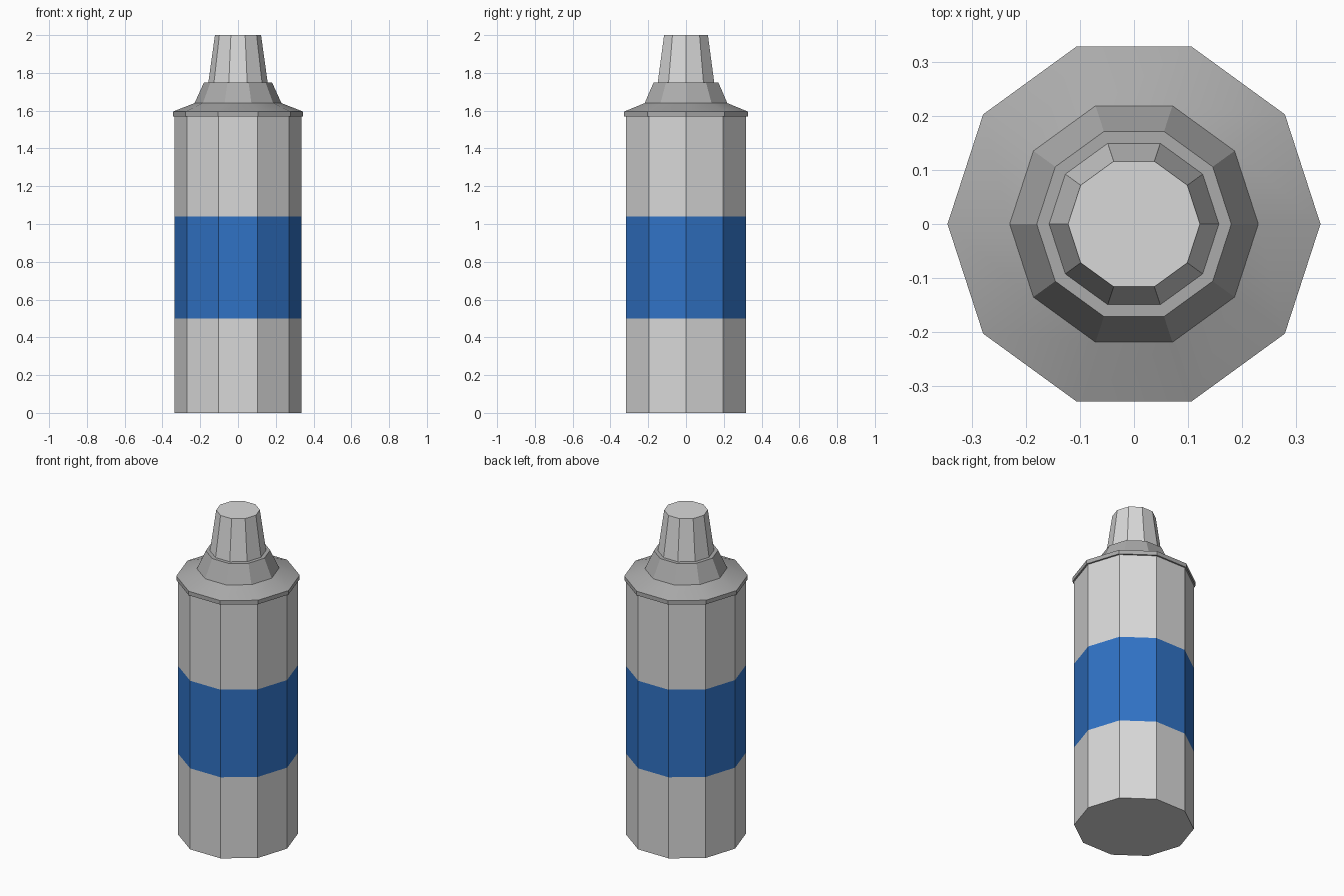
import bpy, bmesh
from math import cos, sin, tau, radians

cube = bpy.data.objects.get("Cube")
if cube:
    bpy.data.objects.remove(cube, do_unlink=True)

SIDES = 10


def material(name, rgb):
    m = bpy.data.materials.new(name)
    m.use_nodes = True
    m.diffuse_color = (*rgb, 1)
    m.node_tree.nodes["Principled BSDF"].inputs["Base Color"].default_value = (*rgb, 1)
    return m


light = material("light grey", (0.69, 0.69, 0.69))
dark = material("mid grey", (0.41, 0.41, 0.41))
blue = material("label blue", (0.03, 0.17, 0.56))


def turned(name, profile, mats, pick=lambda z: 0):
    """Ten-sided solid from (radius, height) pairs, capped at both ends."""
    bm = bmesh.new()
    rings = [[bm.verts.new((r * cos(tau * i / SIDES), r * sin(tau * i / SIDES), z))
              for i in range(SIDES)] for r, z in profile]
    for low, high in zip(rings, rings[1:]):
        for i in range(SIDES):
            j = (i + 1) % SIDES
            bm.faces.new((low[i], low[j], high[j], high[i]))
    bm.faces.new(rings[0][::-1])
    bm.faces.new(rings[-1])
    for f in bm.faces:
        f.material_index = pick(f.calc_center_median().z)
    mesh = bpy.data.meshes.new(name)
    bm.to_mesh(mesh)
    bm.free()
    for m in mats:
        mesh.materials.append(m)
    obj = bpy.data.objects.new(name, mesh)
    bpy.context.collection.objects.link(obj)
    bpy.ops.object.select_all(action='DESELECT')
    obj.select_set(True)
    bpy.context.view_layer.objects.active = obj
    bpy.ops.object.shade_smooth_by_angle(angle=radians(30))
    return obj


# Can body with the coloured label band
turned("can_body", [(0.335, 0), (0.335, 0.5), (0.335, 1.04), (0.335, 1.57)],
       [light, blue], lambda z: 1 if 0.5 < z < 1.04 else 0)

# Rim, sloping shoulder and valve collar
turned("shoulder", [(0.345, 1.57), (0.345, 1.595), (0.23, 1.64), (0.18, 1.75)], [dark])

# Tapered spray cap
turned("spray_cap", [(0.157, 1.75), (0.122, 2.0)], [light])
